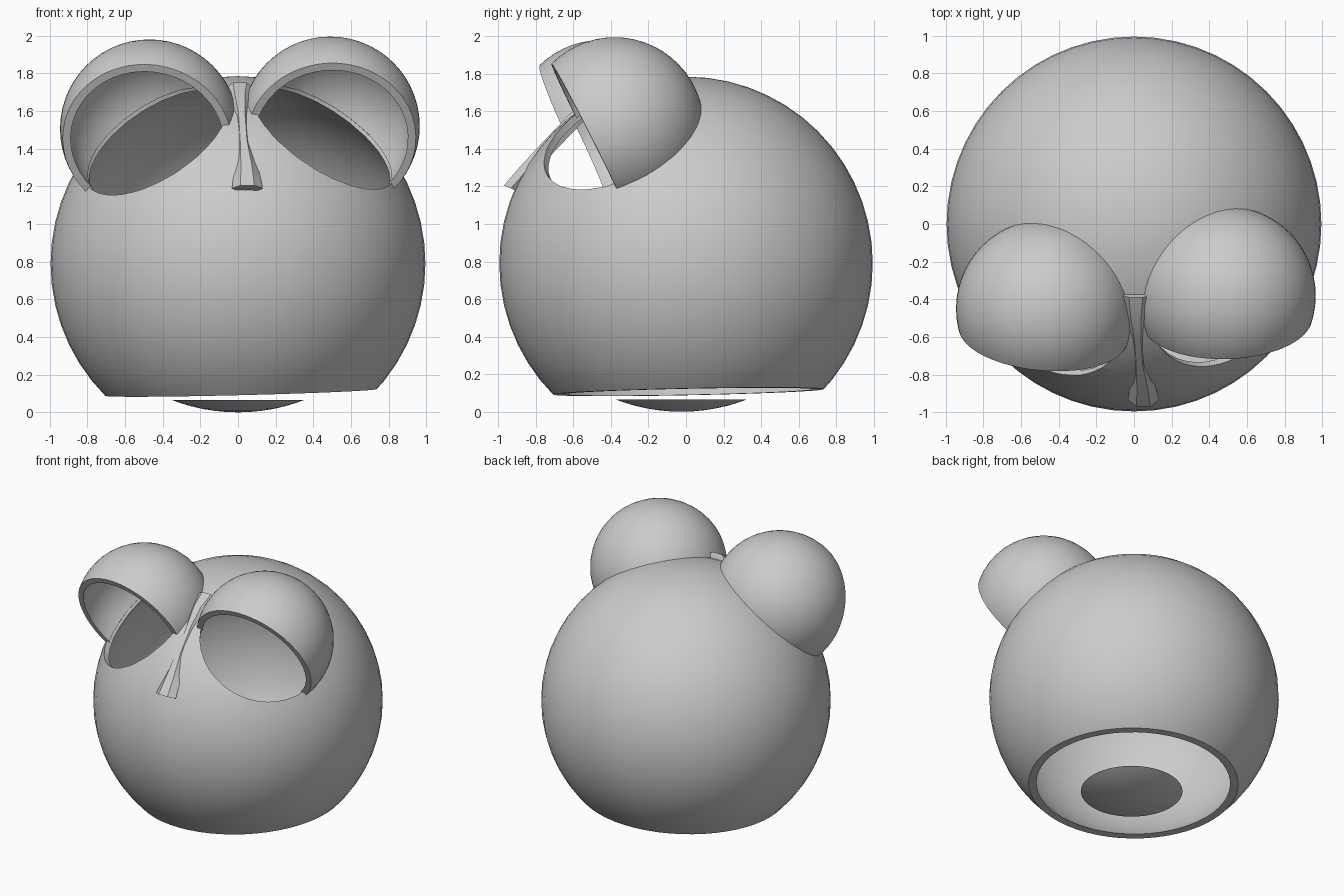
import bpy
import bmesh
import math
from mathutils import Vector, Matrix

default = bpy.data.objects.get("Cube")
if default:
    bpy.data.objects.remove(default, do_unlink=True)

GREY = (0.6, 0.6, 0.6, 1.0)
clay = bpy.data.materials.new("plain grey")
clay.use_nodes = True
clay.diffuse_color = GREY
clay.node_tree.nodes["Principled BSDF"].inputs["Base Color"].default_value = GREY

BODY_C, BODY_R = Vector((0, 0, 0.79)), 0.995
WALL = 0.04


def make(name, bm):
    bmesh.ops.recalc_face_normals(bm, faces=bm.faces)
    mesh = bpy.data.meshes.new(name)
    bm.to_mesh(mesh)
    bm.free()
    obj = bpy.data.objects.new(name, mesh)
    bpy.context.collection.objects.link(obj)
    return obj


def ball(name, centre, radius, segments=56):
    bm = bmesh.new()
    bmesh.ops.create_uvsphere(bm, u_segments=segments, v_segments=segments // 2,
                              radius=radius, matrix=Matrix.Translation(centre))
    return make(name, bm)


def half_space(point, normal, size=3.0):
    """A large block filling the side of a plane that the normal points to."""
    normal = Vector(normal).normalized()
    turn = normal.to_track_quat('Z', 'Y').to_matrix().to_4x4()
    bm = bmesh.new()
    bmesh.ops.create_cube(bm, size=size, matrix=Matrix.Translation(
        Vector(point) + normal * size / 2) @ turn)
    return make("cutter", bm)


def cut(obj, cutter):
    """Subtract the cutter, bake the result and discard the cutter."""
    mod = obj.modifiers.new("cut", 'BOOLEAN')
    mod.operation = 'DIFFERENCE'
    mod.solver = 'EXACT'
    mod.object = cutter
    bpy.context.view_layer.update()
    baked = bpy.data.meshes.new_from_object(
        obj.evaluated_get(bpy.context.evaluated_depsgraph_get()))
    obj.modifiers.clear()
    obj.data = baked
    bpy.data.objects.remove(cutter, do_unlink=True)


def finish(obj, angle=35):
    obj.data.materials.clear()
    obj.data.materials.append(clay)
    bpy.ops.object.select_all(action='DESELECT')
    obj.select_set(True)
    bpy.context.view_layer.objects.active = obj
    bpy.ops.object.shade_smooth_by_angle(angle=math.radians(angle))


# Eye sockets: name, centre, radius, direction the opening faces
eyes = [
    ("left", Vector((0.49, -0.38, 1.52)), 0.475, Vector((0.03, -0.89, -0.45))),
    ("right", Vector((-0.47, -0.45, 1.505)), 0.475, Vector((-0.08, -0.9, -0.43))),
]

# Hollow body with a slanted open base and two eye holes
body = ball("body", BODY_C, BODY_R)
cut(body, ball("cutter", BODY_C, BODY_R - WALL))
cut(body, half_space((0, 0, 0.105), (0.025, 0.02, -1)))
for side, centre, radius, facing in eyes:
    cut(body, ball("cutter", centre, radius - WALL * 0.75))
finish(body)

# Eyelid hoods: ball shells opened at the front, trimmed to the body
for side, centre, radius, facing in eyes:
    hood = ball(side + "_eyelid_hood", centre, radius)
    cut(hood, ball("cutter", centre, radius - WALL))
    cut(hood, half_space(centre + facing.normalized() * 0.15, facing))
    cut(hood, ball("cutter", BODY_C, BODY_R - 0.02))
    finish(hood)

# Nose and brow bridge: hexagonal sections (x, y, z, half width, depth)
stations = [
    (0.01, -0.39, 1.75, 0.080, 0.06),
    (0.01, -0.50, 1.69, 0.060, 0.07),
    (0.02, -0.62, 1.585, 0.038, 0.08),
    (0.03, -0.76, 1.44, 0.040, 0.08),
    (0.045, -0.88, 1.31, 0.065, 0.08),
    (0.05, -0.97, 1.205, 0.082, 0.08),
]
bm = bmesh.new()
rings = []
for x, y, z, w, d in stations:
    inward = (BODY_C - Vector((0, y, z))).normalized()
    section = [(-0.45, 0), (0.45, 0), (1, 0.5), (0.55, 1), (-0.55, 1), (-1, 0.5)]
    rings.append([bm.verts.new(Vector((x + u * w, y, z)) + inward * v * d)
                  for u, v in section])
for a, b in zip(rings, rings[1:]):
    for i in range(len(a)):
        j = (i + 1) % len(a)
        bm.faces.new((a[i], a[j], b[j], b[i]))
bm.faces.new(rings[0])
bm.faces.new(rings[-1])
finish(make("nose_bridge", bm))

# Shallow lens under the open base
lens_r = 0.975
base = ball("base_lens", Vector((0, -0.025, lens_r)), lens_r, 96)
cut(base, half_space((0, 0, 0.065), (0, 0, 1)))
finish(base)
